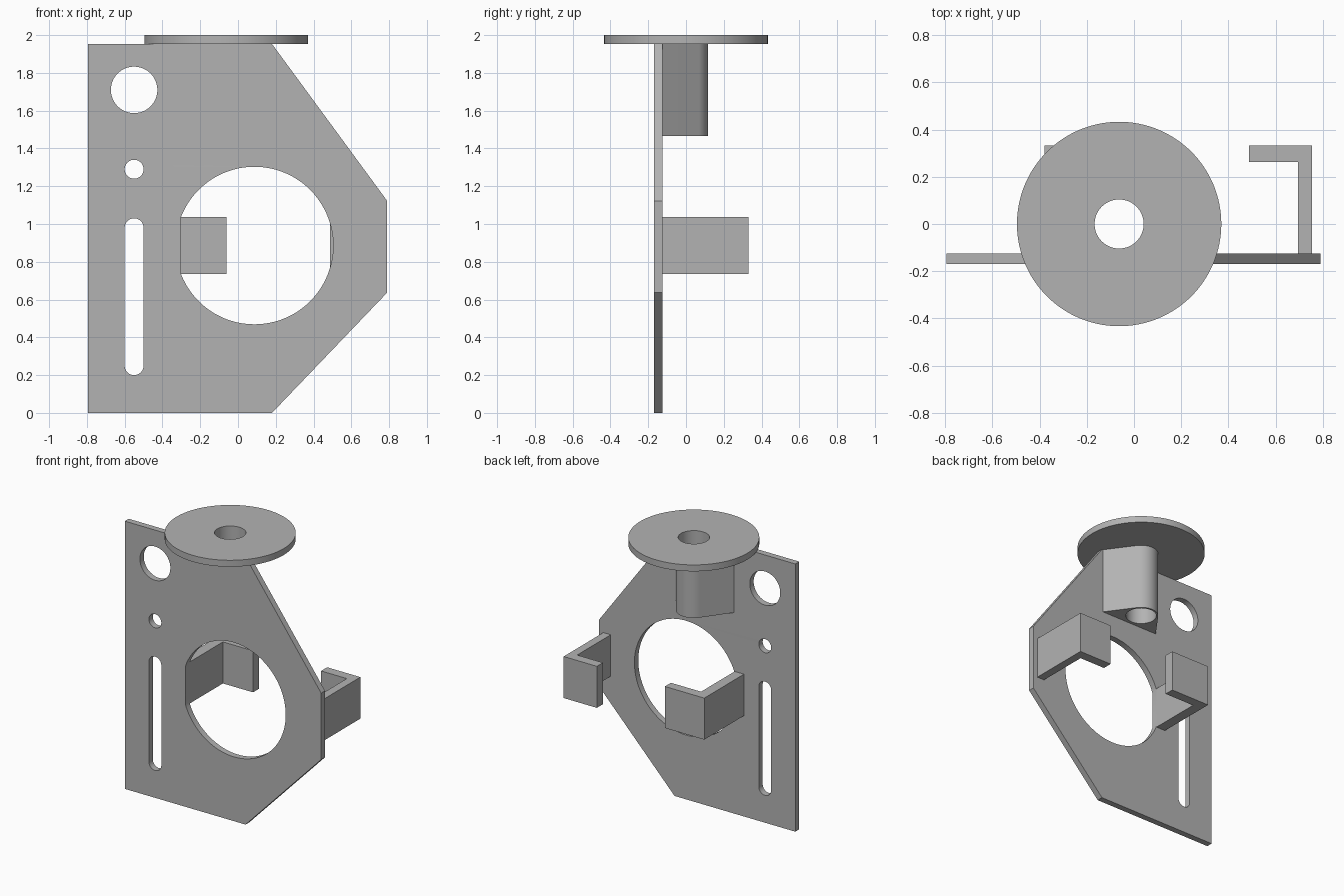
import bpy, bmesh
from math import pi, cos, sin, atan2, acos, hypot, radians
from mathutils import Matrix

cube = bpy.data.objects.get("Cube")
if cube:
    bpy.data.objects.remove(cube, do_unlink=True)

grey = bpy.data.materials.new("plain grey")
grey.use_nodes = True
colour = (0.45, 0.45, 0.45, 1)
grey.diffuse_color = colour
grey.node_tree.nodes["Principled BSDF"].inputs["Base Color"].default_value = colour


def arc(cx, cy, r, start=0, end=2 * pi, n=64):
    """Points along an arc; a full circle omits the repeated end point."""
    full = abs(end - start - 2 * pi) < 1e-6
    count = n if full else n + 1
    return [(cx + r * cos(start + (end - start) * i / n),
             cy + r * sin(start + (end - start) * i / n)) for i in range(count)]


def extrude_profile(name, loops, low, high, upright=False):
    """Extrude an outline with holes along z, or along y when upright."""
    curve = bpy.data.curves.new(name + "_profile", "CURVE")
    curve.dimensions = "2D"
    curve.fill_mode = "BOTH"
    curve.extrude = (high - low) / 2
    for loop in loops:
        spline = curve.splines.new("POLY")
        spline.points.add(len(loop) - 1)
        for point, (u, v) in zip(spline.points, loop):
            point.co = (u, v, 0, 1)
        spline.use_cyclic_u = True
    helper = bpy.data.objects.new(name + "_helper", curve)
    bpy.context.collection.objects.link(helper)
    mesh = bpy.data.meshes.new_from_object(
        helper.evaluated_get(bpy.context.evaluated_depsgraph_get()))
    bpy.data.objects.remove(helper, do_unlink=True)
    middle = (low + high) / 2
    if upright:
        mesh.transform(Matrix.Translation((0, middle, 0)) @ Matrix.Rotation(pi / 2, 4, "X"))
    else:
        mesh.transform(Matrix.Translation((0, 0, middle)))
    bm = bmesh.new()
    bm.from_mesh(mesh)
    bmesh.ops.remove_doubles(bm, verts=bm.verts, dist=1e-5)
    bmesh.ops.recalc_face_normals(bm, faces=bm.faces)
    bm.to_mesh(mesh)
    bm.free()
    mesh.name = name
    mesh.materials.clear()
    mesh.materials.append(grey)
    obj = bpy.data.objects.new(name, mesh)
    bpy.context.collection.objects.link(obj)
    bpy.ops.object.select_all(action="DESELECT")
    obj.select_set(True)
    bpy.context.view_layer.objects.active = obj
    bpy.ops.object.shade_smooth_by_angle(angle=radians(30))
    return obj


# Upright mounting plate with round holes and a slot
back, front = -0.125, -0.17
outline = [(-0.795, 0), (0.18, 0), (0.79, 0.637), (0.79, 1.122), (0.18, 1.953), (-0.795, 1.953)]
arm_face = -0.305
large_hole = [(max(x, arm_face), z) for x, z in arc(0.087, 0.886, 0.417, n=128)]
# keep only the ends of the flat that the bracket makes in the large hole
flat = [i for i, p in enumerate(large_hole) if p[0] == arm_face]
large_hole = [p for i, p in enumerate(large_hole) if i not in flat[1:-1]]
slot = arc(-0.55, 0.98, 0.05, 0, pi, 24) + arc(-0.55, 0.25, 0.05, pi, 2 * pi, 24)
extrude_profile("mounting_plate",
                [outline, large_hole, slot, arc(-0.55, 1.71, 0.123), arc(-0.55, 1.29, 0.05)],
                front, back, upright=True)


# Hooked brackets behind the plate
def bracket(name, outer, inner, tip):
    end, flange = 0.332, 0.262
    plan = [(outer, back), (outer, end), (tip, end), (tip, flange), (inner, flange), (inner, back)]
    extrude_profile(name, [plan], 0.735, 1.038)


bracket("right_bracket", -0.38, arm_face, -0.062)
bracket("left_bracket", 0.755, 0.695, 0.487)

# Round flange on top, with a bore
axis_x, bore = -0.063, 0.104
extrude_profile("top_flange", [arc(axis_x, 0, 0.433, n=128), arc(axis_x, 0, bore)], 1.953, 2.0)

# Boss below the flange: its sides run from the plate tangent to a rounded back
half_width, radius = 0.235, 0.117
tangent = atan2(back, half_width) + acos(radius / hypot(half_width, back))
boss = ([(axis_x - half_width, back), (axis_x + half_width, back)]
        + arc(axis_x, 0, radius, tangent, pi - tangent, 40))
extrude_profile("flange_boss", [boss, arc(axis_x, 0, bore)], 1.465, 1.953)
